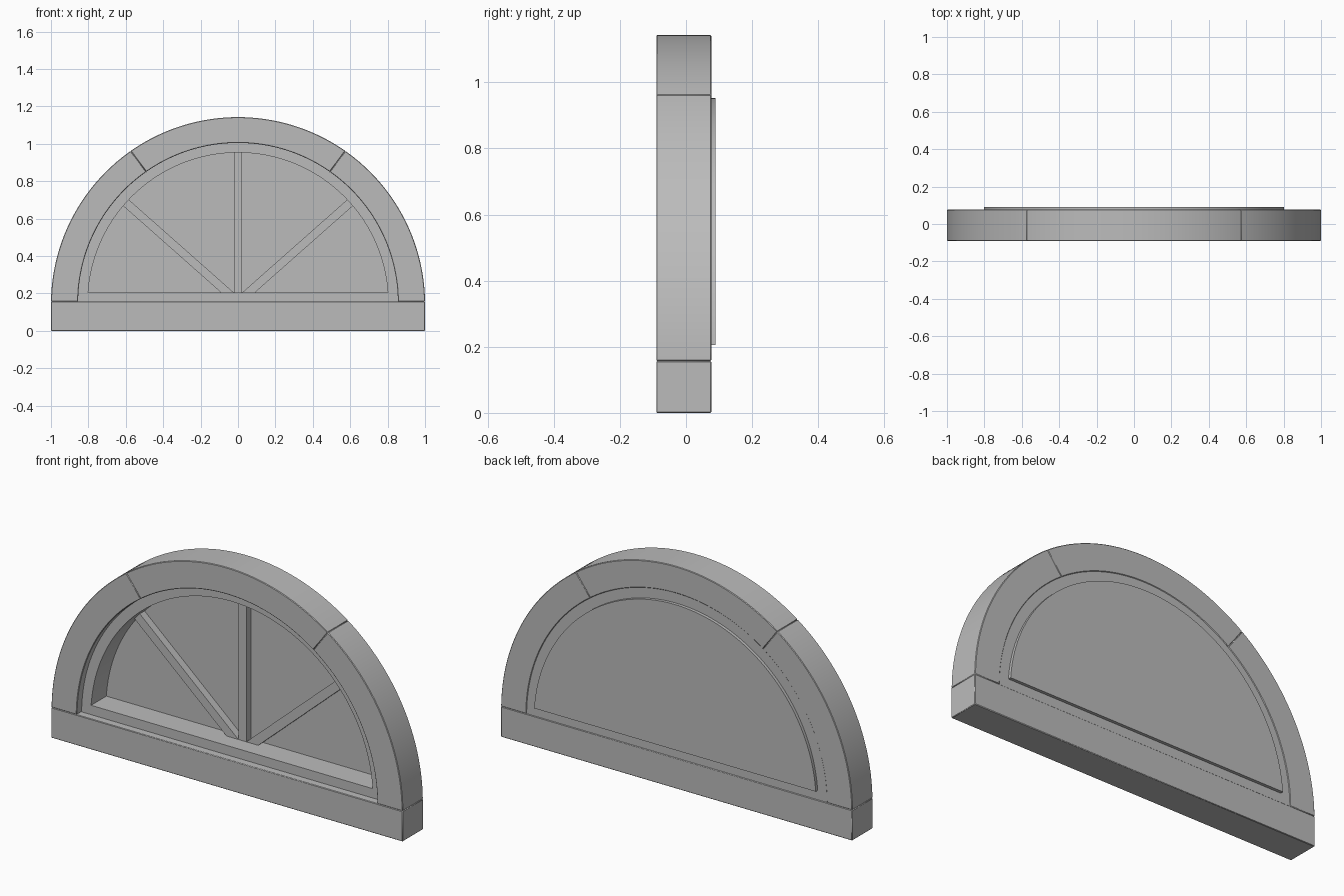
import bpy, bmesh
from math import sin, cos, asin, acos, radians, pi, sqrt

cube = bpy.data.objects.get("Cube")
if cube:
    bpy.data.objects.remove(cube, do_unlink=True)

grey = bpy.data.materials.new("plain grey")
grey.use_nodes = True
colour = (0.5, 0.5, 0.5, 1)
grey.diffuse_color = colour
grey.node_tree.nodes["Principled BSDF"].inputs["Base Color"].default_value = colour

FRONT, BACK = -0.09, 0.077      # masonry depth
SASH_FRONT, SASH_BACK = -0.05, 0.074
SILL, RAIL = 0.157, 0.205       # top of sill, top of bottom rail
OUTER, CENTRE = 1.0, 0.143      # outer arch
INNER, LIGHT, MID = 0.855, 0.803, 0.15   # inner arch, glazed opening


def arc(radius, centre, start, end, steps):
    return [(radius * cos(start + (end - start) * i / steps),
             centre + radius * sin(start + (end - start) * i / steps))
            for i in range(steps + 1)]


def prism(name, outline, y0, y1, bevel=0):
    """Extrude an outline in the x-z plane from y0 to y1."""
    bm = bmesh.new()
    face = bm.faces.new([bm.verts.new((x, y0, z)) for x, z in outline])
    moved = bmesh.ops.extrude_face_region(bm, geom=[face])["geom"]
    bmesh.ops.translate(bm, vec=(0, y1 - y0, 0),
                        verts=[v for v in moved if isinstance(v, bmesh.types.BMVert)])
    bmesh.ops.recalc_face_normals(bm, faces=bm.faces)
    mesh = bpy.data.meshes.new(name)
    bm.to_mesh(mesh)
    bm.free()
    mesh.materials.append(grey)
    obj = bpy.data.objects.new(name, mesh)
    bpy.context.collection.objects.link(obj)
    bpy.ops.object.select_all(action="DESELECT")
    obj.select_set(True)
    bpy.context.view_layer.objects.active = obj
    bpy.ops.object.shade_smooth_by_angle(angle=radians(30))
    if bevel:
        mod = obj.modifiers.new("eased edges", "BEVEL")
        mod.width = bevel
        mod.segments = 1
        mod.limit_method = "ANGLE"
        mod.angle_limit = radians(40)
    return obj


def above(radius, centre, height):
    """Angle at which an arc rises above a height."""
    return asin((height - centre) / radius)


# Sill
prism("sill", [(-1, 0), (1, 0), (1, SILL), (-1, SILL)], FRONT, BACK, 0.003)

# Arch surround in three blocks
JOINT = radians(55)
outer_foot, inner_foot = above(OUTER, CENTRE, SILL), above(INNER, MID, SILL)
for name, a, b, c, d, n in (
        ("arch_left", outer_foot, JOINT, inner_foot, JOINT, 32),
        ("arch_crown", JOINT, pi - JOINT, JOINT, pi - JOINT, 40),
        ("arch_right", pi - JOINT, pi - outer_foot, pi - JOINT, pi - inner_foot, 32)):
    prism(name, arc(OUTER, CENTRE, a, b, n) + arc(INNER, MID, d, c, n), FRONT, BACK, 0.003)

# Sash: curved head and mitred bottom rail
light_foot = above(LIGHT, MID, RAIL)
prism("sash_head", arc(INNER, MID, inner_foot, pi - inner_foot, 96)
      + arc(LIGHT, MID, pi - light_foot, light_foot, 96), SASH_FRONT, SASH_BACK)
foot_x, light_x = INNER * cos(inner_foot), LIGHT * cos(light_foot)
prism("sash_bottom_rail", [(-foot_x, SILL), (foot_x, SILL), (light_x, RAIL), (-light_x, RAIL)],
      SASH_FRONT, SASH_BACK)

# Glass pane, standing slightly proud at the back
prism("glass_pane", arc(LIGHT, MID, light_foot, pi - light_foot, 96), SASH_BACK, 0.09)

# Glazing bars
HALF = 0.0225
BAR_FRONT = 0.035
prism("centre_bar", [(-HALF, RAIL), (HALF, RAIL), (HALF, MID + LIGHT), (-HALF, MID + LIGHT)],
      BAR_FRONT, SASH_BACK)
slope = radians(41.5)
for name, side in (("left_bar", 1), ("right_bar", -1)):
    outline = []
    for offset in (-HALF, HALF):
        # Start on the rail, end on the curved head
        start = (RAIL - MID - 0.005 - offset * cos(slope)) / sin(slope)
        end = sqrt(LIGHT ** 2 - offset ** 2)
        pair = [(side * (t * cos(slope) - offset * sin(slope)),
                 MID + 0.005 + t * sin(slope) + offset * cos(slope)) for t in (start, end)]
        outline += pair if offset < 0 else pair[::-1]
    prism(name, outline, BAR_FRONT, SASH_BACK)
